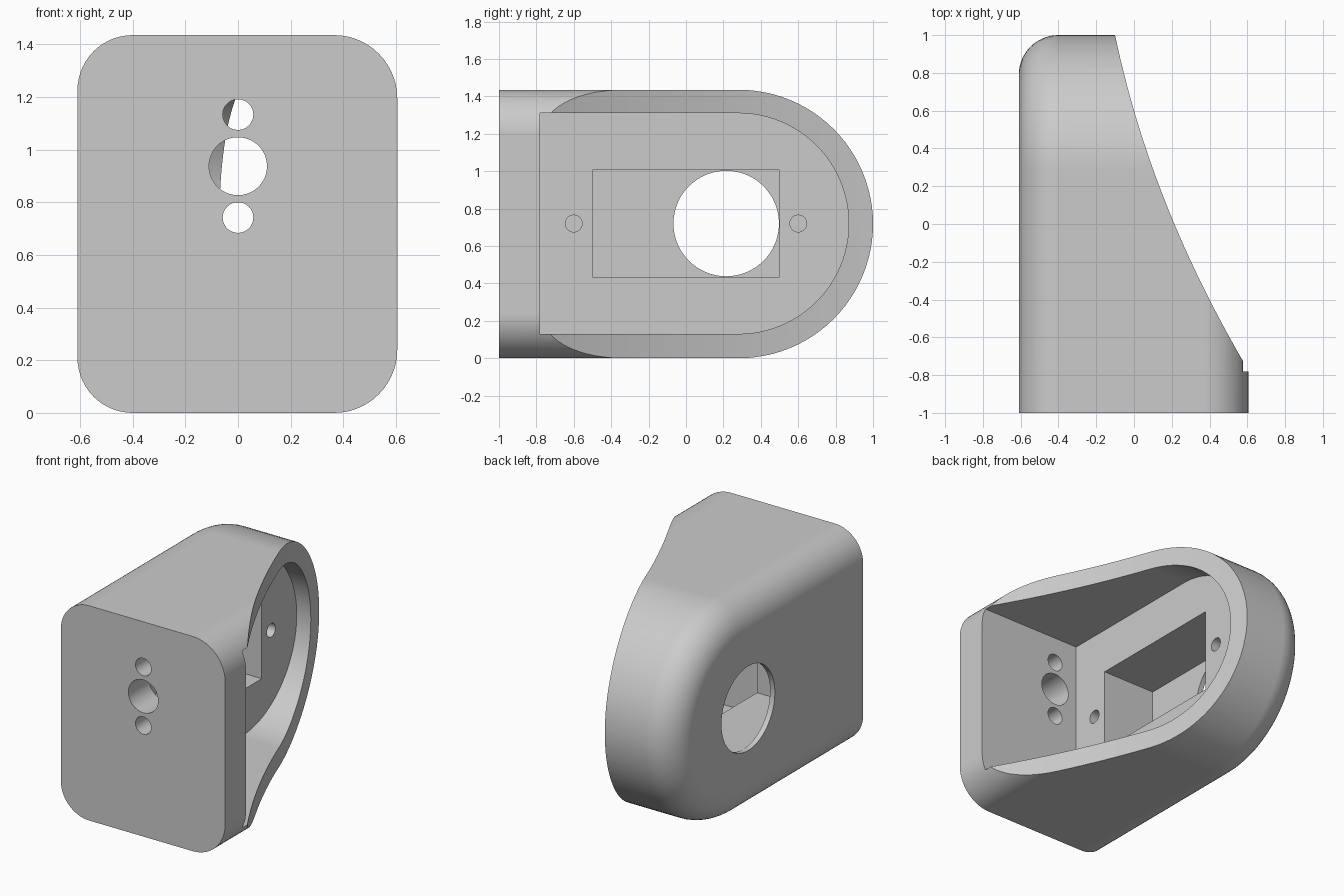
import bpy, bmesh, math
from mathutils import Vector

if "Cube" in bpy.data.objects:
    bpy.data.objects.remove(bpy.data.objects["Cube"], do_unlink=True)

X0, X1 = -0.61, 0.605      # closed side, open side
HEIGHT = 1.435
MID_Z = HEIGHT / 2

grey = bpy.data.materials.new("plain grey")
grey.use_nodes = True
grey.diffuse_color = (0.6, 0.6, 0.6, 1)
grey.node_tree.nodes["Principled BSDF"].inputs["Base Color"].default_value = (0.6, 0.6, 0.6, 1)


def finish(name, bm):
    bmesh.ops.recalc_face_normals(bm, faces=bm.faces)
    mesh = bpy.data.meshes.new(name)
    bm.to_mesh(mesh)
    bm.free()
    mesh.materials.append(grey)
    obj = bpy.data.objects.new(name, mesh)
    bpy.context.collection.objects.link(obj)
    return obj


def loft(name, rings):
    """Skin a stack of matching rings and cap both ends."""
    bm = bmesh.new()
    loops = [[bm.verts.new(p) for p in ring] for ring in rings]
    for a, b in zip(loops, loops[1:]):
        for i in range(len(a)):
            j = (i + 1) % len(a)
            bm.faces.new((a[i], a[j], b[j], b[i]))
    bm.faces.new(loops[0])
    bm.faces.new(loops[-1])
    return finish(name, bm)


def arch(x, y_flat, y_centre, z_centre, radius, steps=48):
    """Ring with a square front end and a half-round back end."""
    ring = [Vector((x, y_flat, z_centre - radius))]
    for i in range(steps + 1):
        a = math.pi * (i / steps - 0.5)
        ring.append(Vector((x, y_centre + radius * math.cos(a),
                            z_centre + radius * math.sin(a))))
    ring.append(Vector((x, y_flat, z_centre + radius)))
    return ring


def cylinder(name, centre, radius, depth, axis):
    rot = (0, math.pi / 2, 0) if axis == "x" else (math.pi / 2, 0, 0)
    bpy.ops.mesh.primitive_cylinder_add(vertices=64, radius=radius, depth=depth,
                                        location=centre, rotation=rot)
    obj = bpy.context.object
    obj.name = name
    obj.data.materials.append(grey)
    return obj


def box(name, lo, hi):
    ring = [(lo[1], lo[2]), (hi[1], lo[2]), (hi[1], hi[2]), (lo[1], hi[2])]
    return loft(name, [[(x, y, z) for y, z in ring] for x in (lo[0], hi[0])])


# Outer body: arch section with rounded edges on both sides
def edge_stations(radius, steps=14):
    for i in range(steps + 1):
        a = math.pi / 2 * i / steps
        yield radius * (1 - math.cos(a)), radius * (1 - math.sin(a))


stations = [(X0 + t, d) for t, d in edge_stations(0.21)]
stations += [(X1 - t, d) for t, d in reversed(list(edge_stations(0.24)))]
body = loft("housing", [arch(x, -1, 1 - MID_Z, MID_Z, MID_Z - d) for x, d in stations])

# Concave sweep that trims the open side
start, ctrl, end = Vector((-0.1, 1)), Vector((0.09, 0.09)), Vector((0.615, -0.79))
sweep = [(-0.14, 1.2)]
for i in range(33):
    t = i / 32
    sweep.append(tuple(start * (1 - t) ** 2 + ctrl * 2 * t * (1 - t) + end * t * t))
sweep += [(2, -0.79), (2, 1.2)]
cutters = [loft("sweep_cutter", [[(x, y, z) for x, y in sweep] for z in (-0.5, 2)])]

# Main cavity, inner pocket and round opening in the closed side
cutters.append(loft("cavity_cutter", [arch(x, -0.78, 0.28, 0.72, 0.59)
                                      for x in (-0.175, 1.2)]))
cutters.append(box("pocket_cutter", (-0.575, -0.5, 0.435), (0, 0.5, 1.005)))
cutters.append(cylinder("opening_cutter", (-0.6, 0.215, 0.72), 0.282, 0.3, "x"))

# Blind screw holes in the cavity floor
for y in (-0.6, 0.6):
    cutters.append(cylinder("screw_cutter", (-0.2, y, 0.72), 0.045, 0.4, "x"))

# Holes through the front wall
for z, r in ((1.133, 0.058), (0.937, 0.11), (0.742, 0.058)):
    cutters.append(cylinder("front_hole_cutter", (0, -0.9, z), r, 0.5, "y"))

bpy.ops.object.select_all(action="DESELECT")
bpy.context.view_layer.objects.active = body
body.select_set(True)
for cutter in cutters:
    mod = body.modifiers.new("cut", "BOOLEAN")
    mod.operation = "DIFFERENCE"
    mod.solver = "EXACT"
    mod.object = cutter
    bpy.ops.object.modifier_apply(modifier=mod.name)
    bpy.data.objects.remove(cutter, do_unlink=True)

# Smooth curved walls, keep crisp edges
bpy.ops.object.shade_smooth_by_angle(angle=math.radians(25))
weighted = body.modifiers.new("weighted_normals", "WEIGHTED_NORMAL")
weighted.keep_sharp = True
